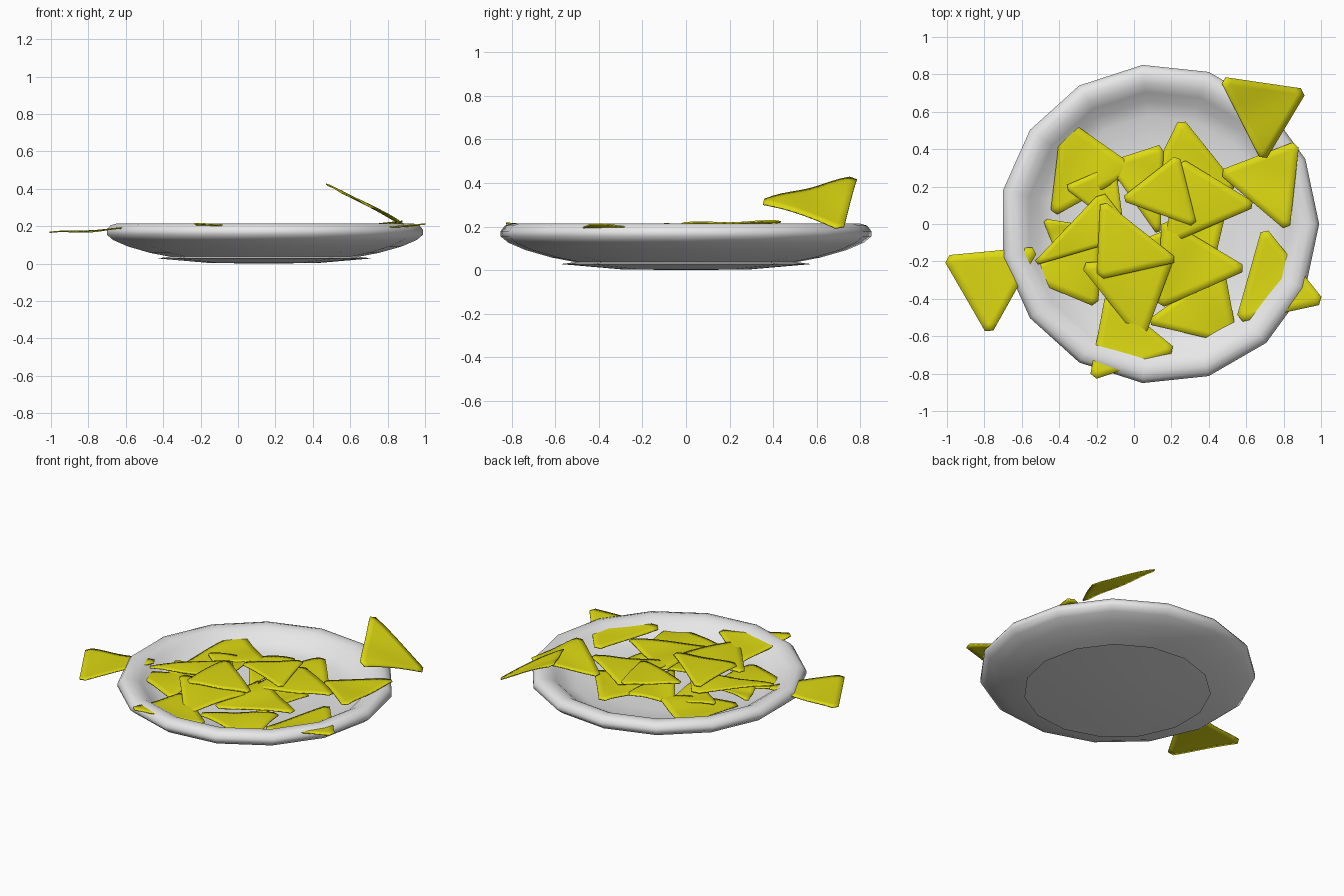
import bpy, bmesh, math
from mathutils import Vector


def material(name, rgb):
    m = bpy.data.materials.new(name)
    m.diffuse_color = (*rgb, 1)
    return m


CHIP = material("corn yellow", (0.72, 0.69, 0.006))
WHITE = material("plate white", (0.8, 0.8, 0.8))


def finish(name, bm, mat, angle):
    bmesh.ops.recalc_face_normals(bm, faces=bm.faces[:])
    me = bpy.data.meshes.new(name)
    bm.to_mesh(me)
    bm.free()
    me.materials.append(mat)
    ob = bpy.data.objects.new(name, me)
    bpy.context.collection.objects.link(ob)
    bpy.ops.object.select_all(action='DESELECT')
    ob.select_set(True)
    bpy.context.view_layer.objects.active = ob
    bpy.ops.object.shade_smooth_by_angle(angle=math.radians(angle))
    return ob


# Plate: fifteen-sided turned profile (radius, height), underside to inside
def plate():
    profile = [(0, 0), (0.3, 0.004), (0.58, 0.028), (0.51, 0.037), (0.62, 0.058),
               (0.74, 0.092), (0.82, 0.126), (0.855, 0.155), (0.855, 0.18),
               (0.835, 0.205), (0.80, 0.215), (0.755, 0.208), (0.71, 0.182),
               (0.66, 0.14), (0.58, 0.115), (0.40, 0.102), (0, 0.098)]
    bm = bmesh.new()
    n, rings = 15, []
    for r, z in profile:
        count = n if r else 1
        rings.append([bm.verts.new((0.135 + r * math.cos(2 * math.pi * i / n),
                                    r * math.sin(2 * math.pi * i / n), z))
                      for i in range(count)])
    for a, b in zip(rings, rings[1:]):
        for i in range(n):
            j = (i + 1) % n
            quad = [a[i % len(a)], a[j % len(a)], b[j % len(b)], b[i % len(b)]]
            bm.faces.new(list(dict.fromkeys(quad)))
    finish("plate", bm, WHITE, 60)


# Chip: triangle with blunt corners and a gentle wavy curl
def chip(name, a, b, c, curl=0.02, wave=0.006, n=12):
    a, b, c = Vector(a), Vector(b), Vector(c)
    bm = bmesh.new()
    grid = {}
    for i in range(n + 1):
        for j in range(n + 1 - i):
            if n in (i, j, n - i - j):
                continue
            u, v = i / n, j / n
            w = 1 - u - v
            p = a * u + b * v + c * w
            p.z += curl * 3 * (u * v + v * w + w * u) - curl * 0.6
            p.z += wave * math.sin(9 * u + 4 * v)
            grid[i, j] = bm.verts.new(p)
    for i in range(n):
        for j in range(n - i):
            for keys in (((i, j), (i + 1, j), (i, j + 1)),
                         ((i + 1, j), (i + 1, j + 1), (i, j + 1))):
                if all(k in grid for k in keys):
                    bm.faces.new([grid[k] for k in keys])
    ob = finish(name, bm, CHIP, 40)
    solid = ob.modifiers.new("thickness", 'SOLIDIFY')
    solid.thickness = 0.007
    solid.offset = 0


plate()

# Chips hanging over the rim
chip("chip_raised", (0.45, 0.79, 0.435), (0.93, 0.72, 0.19), (0.69, 0.32, 0.315), 0.012)
chip("chip_left_rim", (-1.03, -0.17, 0.165), (-0.775, -0.61, 0.175), (-0.5, -0.12, 0.195), 0.003, 0.004)
chip("chip_right_rim", (0.885, 0.45, 0.225), (0.44, 0.28, 0.17), (0.83, -0.05, 0.215), 0.004, 0.004)
chip("chip_front_right_rim", (0.69, 0.0, 0.17), (0.54, -0.53, 0.17), (1.03, -0.425, 0.212), -0.004, 0.003)
chip("chip_front_rim", (-0.24, -0.84, 0.214), (0.24, -0.68, 0.178), (-0.15, -0.36, 0.17), -0.003, 0.003)

# Lower layer of the pile
chip("chip_back_left", (-0.385, 0.58, 0.155), (-0.45, 0.03, 0.14), (0.03, 0.29, 0.165))
chip("chip_back", (0.25, 0.58, 0.165), (0.57, 0.18, 0.16), (0.03, 0.13, 0.165))
chip("chip_back_centre", (0.16, 0.43, 0.18), (-0.15, 0.33, 0.165), (0.14, -0.08, 0.175))
chip("chip_front", (0.05, -0.53, 0.15), (0.56, -0.65, 0.14), (0.48, -0.22, 0.15))
chip("chip_front_left", (-0.6, -0.28, 0.15), (-0.19, -0.45, 0.165), (-0.18, 0.03, 0.165))
chip("chip_left", (-0.49, 0.03, 0.155), (-0.17, -0.02, 0.165), (-0.40, -0.2, 0.15))
chip("chip_middle_left", (-0.38, 0.2, 0.165), (-0.1, 0.32, 0.165), (-0.05, -0.05, 0.165), 0.01)
chip("chip_middle", (0.0, -0.1, 0.165), (0.5, 0.1, 0.165), (0.4, -0.33, 0.155), 0.01)

# Upper layer of the pile
chip("chip_top_left", (-0.56, -0.23, 0.185), (-0.17, 0.18, 0.19), (0.02, -0.06, 0.19), 0.015)
chip("chip_top_right", (0.67, 0.1, 0.19), (0.24, 0.36, 0.195), (0.16, -0.12, 0.19), 0.015)
chip("chip_top_back", (0.24, 0.38, 0.21), (0.34, -0.02, 0.205), (-0.08, 0.13, 0.205), 0.01, 0.003)
chip("chip_top_front", (-0.30, -0.21, 0.2), (0.045, -0.64, 0.18), (0.22, -0.17, 0.195), 0.012)
chip("chip_top_front_right", (0.62, -0.24, 0.185), (0.12, -0.46, 0.185), (0.15, 0.04, 0.19), 0.012)
chip("chip_top_centre", (0.25, -0.2, 0.208), (-0.18, 0.14, 0.208), (-0.2, -0.3, 0.205), 0.01, 0.004)
